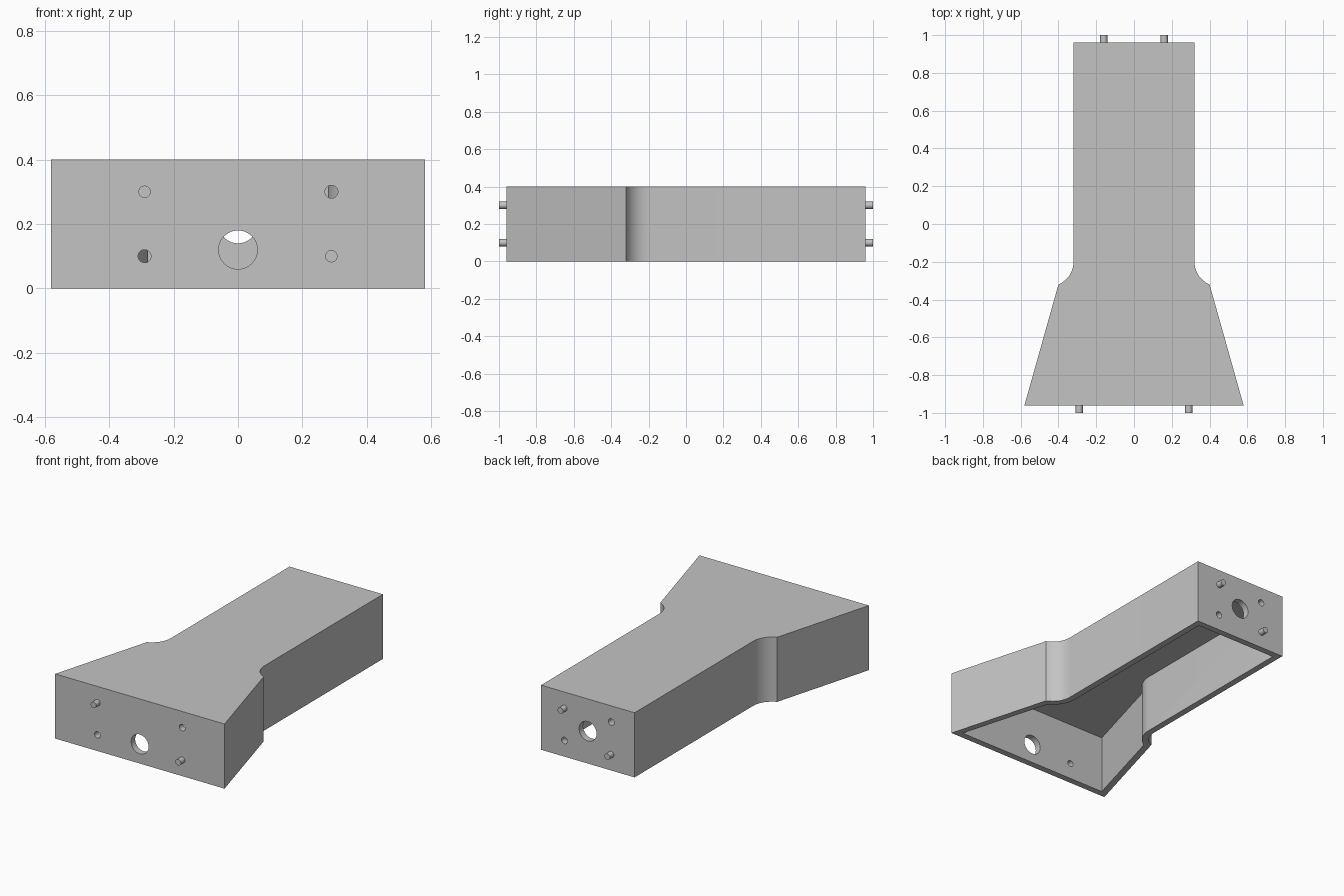
import bpy, bmesh, math
from mathutils import Vector

if "Cube" in bpy.data.objects:
    bpy.data.objects.remove(bpy.data.objects["Cube"])

HEIGHT, WALL, END = 0.4, 0.04, 0.96

grey = bpy.data.materials.new("plain_grey")
grey.use_nodes = True
COLOUR = (0.55, 0.55, 0.55, 1)
grey.diffuse_color = COLOUR
grey.node_tree.nodes["Principled BSDF"].inputs["Base Color"].default_value = COLOUR


def add_object(name, bm):
    bmesh.ops.recalc_face_normals(bm, faces=bm.faces)
    mesh = bpy.data.meshes.new(name)
    bm.to_mesh(mesh)
    bm.free()
    mesh.materials.append(grey)
    obj = bpy.data.objects.new(name, mesh)
    bpy.context.collection.objects.link(obj)
    return obj


def prism(name, outline, bottom, top):
    bm = bmesh.new()
    base = bm.faces.new([bm.verts.new((p.x, p.y, bottom)) for p in outline])
    ext = bmesh.ops.extrude_face_region(bm, geom=[base])
    moved = [v for v in ext["geom"] if isinstance(v, bmesh.types.BMVert)]
    bmesh.ops.translate(bm, verts=moved, vec=(0, 0, top - bottom))
    return add_object(name, bm)


def rod(name, x, z, radius, y0, y1, sides=32):
    """Cylinder lying along y."""
    bm = bmesh.new()
    bmesh.ops.create_cone(bm, cap_ends=True, segments=sides, radius1=radius,
                          radius2=radius, depth=abs(y1 - y0))
    obj = add_object(name, bm)
    obj.rotation_euler.x = math.pi / 2
    obj.location = (x, (y0 + y1) / 2, z)
    return obj


def inset(points, d):
    """Mitred inward offset of a counter-clockwise outline."""
    result = []
    for i, p in enumerate(points):
        a = (p - points[i - 1]).normalized()
        b = (points[(i + 1) % len(points)] - p).normalized()
        na, nb = Vector((-a.y, a.x)), Vector((-b.y, b.x))
        result.append(p + (na + nb) * d / (1 + na.dot(nb)))
    return result


def cut(target, cutter):
    cutter.hide_render = True
    mod = target.modifiers.new("cut", "BOOLEAN")
    mod.operation = "DIFFERENCE"
    mod.solver = "EXACT"
    mod.object = cutter
    bpy.context.view_layer.objects.active = target
    bpy.ops.object.modifier_apply(modifier=mod.name)
    bpy.data.objects.remove(cutter)


def smooth(obj):
    bpy.ops.object.select_all(action="DESELECT")
    obj.select_set(True)
    bpy.context.view_layer.objects.active = obj
    bpy.ops.object.shade_smooth_by_angle(angle=math.radians(30))


# Plan outline: flared front, concave shoulder, straight rear
STEPS, RADIUS = 8, 0.13
sweep = math.atan2(0.12, 0.05)
half = [Vector((0.58, -END))]
for i in range(STEPS + 1):
    t = sweep * (1 - i / STEPS)
    half.append(Vector((0.45 - RADIUS * math.cos(t), -0.2 - RADIUS * math.sin(t))))
half.append(Vector((0.32, END)))
outline = half + [Vector((-p.x, p.y)) for p in reversed(half)]

# Shell, hollow and open underneath
housing = prism("housing", outline, 0, HEIGHT)
cut(housing, prism("cavity_cutter", inset(outline, WALL), -0.1, HEIGHT - WALL))

# Ends: a large port, two pegs and two matching sockets on opposite diagonals
for end, side, spread, port_z in (("front", -1, 0.29, 0.12), ("back", 1, 0.16, 0.2)):
    inner, outer = side * (END - 0.08), side * (END + 0.05)
    cut(housing, rod("port_cutter", 0, port_z, 0.06, inner, outer, 48))
    for level, z, s in (("upper", 0.3, 1), ("lower", 0.1, -1)):
        peg_x = side * s * spread
        cut(housing, rod("socket_cutter", -peg_x, z, 0.02, inner, outer))
        smooth(rod(f"{end}_{level}_peg", peg_x, z, 0.019, side * (END - 0.02), side))

smooth(housing)
